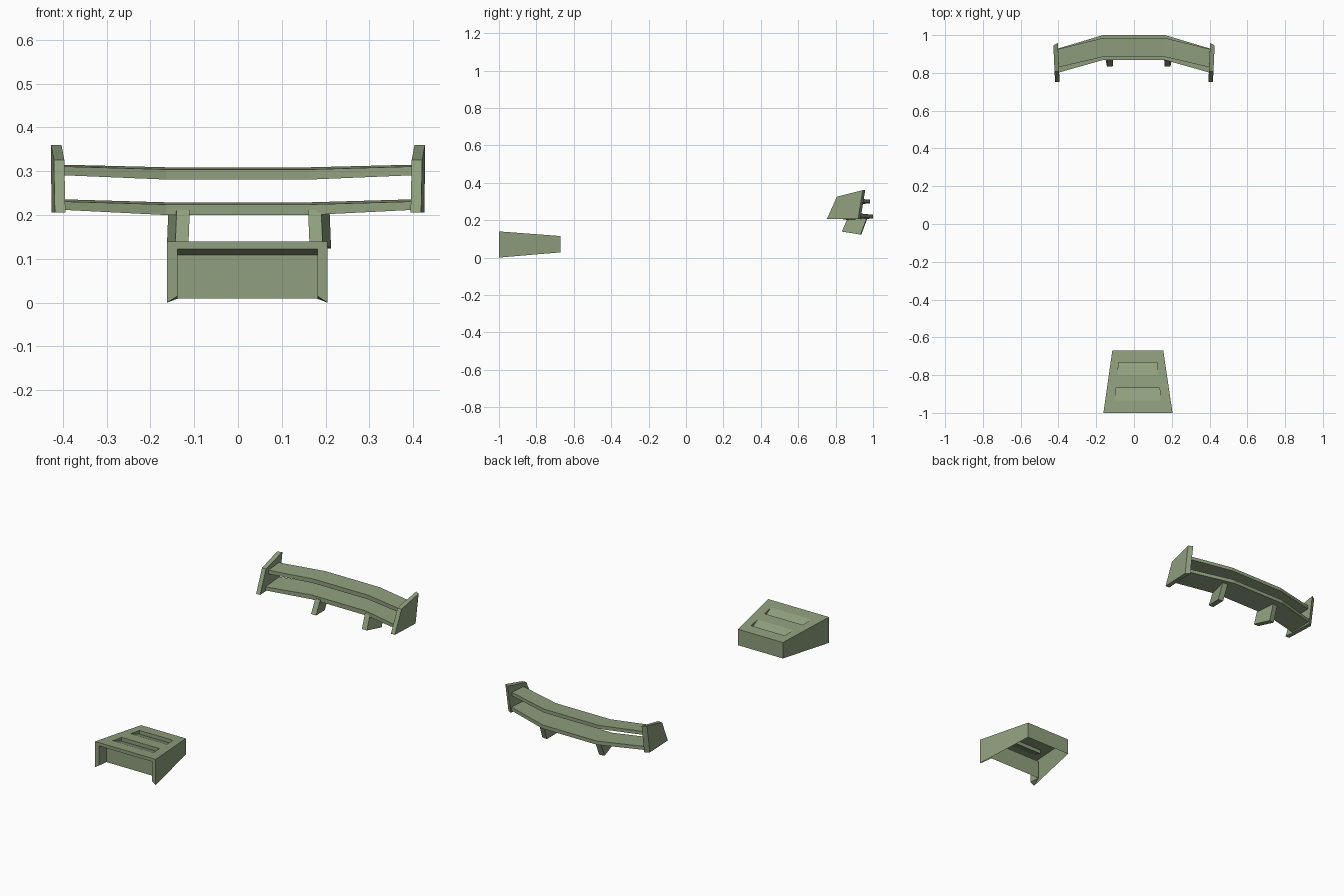
import bpy, bmesh

if "Cube" in bpy.data.objects:
    bpy.data.objects.remove(bpy.data.objects["Cube"])

mat = bpy.data.materials.new("sage")
mat.diffuse_color = (0.28, 0.35, 0.21, 1)
mat.use_nodes = True
mat.node_tree.nodes["Principled BSDF"].inputs["Base Color"].default_value = mat.diffuse_color


def add_mesh(name, faces):
    """Make an object from faces given as lists of points; shared points are welded."""
    bm = bmesh.new()
    for pts in faces:
        bm.faces.new([bm.verts.new(p) for p in pts])
    bmesh.ops.remove_doubles(bm, verts=bm.verts, dist=1e-5)
    bmesh.ops.recalc_face_normals(bm, faces=bm.faces)
    me = bpy.data.meshes.new(name)
    bm.to_mesh(me)
    bm.free()
    me.materials.append(mat)
    ob = bpy.data.objects.new(name, me)
    bpy.context.collection.objects.link(ob)
    return ob


def loft(name, rings):
    """Skin a row of equal rings and cap both ends."""
    faces = [rings[0], rings[-1]]
    for a, b in zip(rings, rings[1:]):
        n = len(a)
        faces += [[a[i], a[(i + 1) % n], b[(i + 1) % n], b[i]] for i in range(n)]
    return add_mesh(name, faces)


# Wings: four-point section, straight in the middle and swept at the tips
def wing(name, mid, tip):
    stations = [(-0.405, tip), (-0.164, mid), (0.164, mid), (0.405, tip)]
    loft(name, [[(x, y, z) for y, z in sec] for x, sec in stations])


wing("lower_wing",
     [(0.868, 0.200), (0.868, 0.224), (1.0, 0.229), (1.0, 0.209)],
     [(0.800, 0.212), (0.800, 0.231), (0.928, 0.236), (0.928, 0.217)])
wing("upper_wing",
     [(0.885, 0.281), (0.885, 0.304), (0.985, 0.309), (0.985, 0.290)],
     [(0.828, 0.291), (0.828, 0.311), (0.925, 0.315), (0.925, 0.297)])

# End plates: toed outwards towards the back
plate = [(0.753, 0.206), (0.807, 0.326), (0.945, 0.360), (0.920, 0.206)]
for side, s in (("left", -1), ("right", 1)):
    outer, inner = [], []
    for i, (y, z) in enumerate(plate):
        x = 0.418 + (y - 0.753) * 0.047
        outer.append((s * x, y, z))
        inner.append((s * (x - 0.024), y + (0.013 if i > 1 else 0), z))
    loft(side + "_end_plate", [outer, inner])

# Struts: leaning forward, splayed outwards, set slightly off centre
strut = [(0.865, 0.212), (0.833, 0.139), (0.933, 0.123), (0.967, 0.212)]
for side, s in (("left", -1), ("right", 1)):
    outer, inner = [], []
    for i, (y, z) in enumerate(strut):
        x = (0.165 if i < 2 else 0.184) + (0.212 - z) * 0.04
        outer.append((0.025 + s * x, y, z))
        inner.append((0.025 + s * (x - 0.03), y + (0.004 if i > 1 else 0), z))
    loft(side + "_strut", [outer, inner])

# Roof scoop: thin open-bottomed shell with recessed front and two ramped vents
Y0, Y1, YP = -1.0, -0.67, -0.935


def top(y, f, drop=0.0):
    t = (y - Y0) / (Y1 - Y0)
    left, right = -0.162 + 0.047 * t, 0.204 - 0.049 * t
    return (left + (right - left) * f, y, 0.14 - 0.025 * t - drop)


def low(y, f):
    x, _, _ = top(y, f)
    return (x, y, 0.028 * (y - Y0) / (Y1 - Y0))


rows = [Y0, -0.935, -0.868, -0.80, -0.733, Y1]
cols = [0, 0.15, 0.85, 1]
faces = []
for i, (a, b) in enumerate(zip(rows, rows[1:])):
    for j, (l, r) in enumerate(zip(cols, cols[1:])):
        if j == 1 and i in (1, 3):
            d = 0.02
            bl, br = top(b, l, d), top(b, r, d)
            faces += [[top(a, l), top(a, r), br, bl],
                      [bl, br, top(b, r), top(b, l)],
                      [top(a, l), bl, top(b, l)],
                      [top(a, r), br, top(b, r)]]
        else:
            faces.append([top(a, l), top(a, r), top(b, r), top(b, l)])
# Side and back walls
for f in (0, 1):
    faces.append([top(y, f) for y in rows] + [low(Y1, f), low(Y0, f)])
faces.append([low(Y1, 0), low(Y1, 1)] + [top(Y1, f) for f in reversed(cols)])
# Front frame, recess walls and front panel
il, ir = -0.138, 0.181
fl, fr = (il, Y0, 0.015), (ir, Y0, 0.015)
ftl, ftr = (il, Y0, 0.122), (ir, Y0, 0.122)
pl, pr = (il, YP, 0.009), (ir, YP, 0.009)
ptl, ptr = (il, YP, 0.109), (ir, YP, 0.109)
faces += [[top(Y0, 0), low(Y0, 0), fl, ftl],
          [top(Y0, 1), low(Y0, 1), fr, ftr],
          [top(Y0, f) for f in cols] + [ftr, ftl],
          [fl, pl, ptl, ftl], [fr, pr, ptr, ftr],
          [ftl, ftr, ptr, ptl], [pl, pr, ptr, ptl],
          [low(Y0, 0), fl, pl], [low(Y0, 1), fr, pr]]
add_mesh("roof_scoop", faces)
